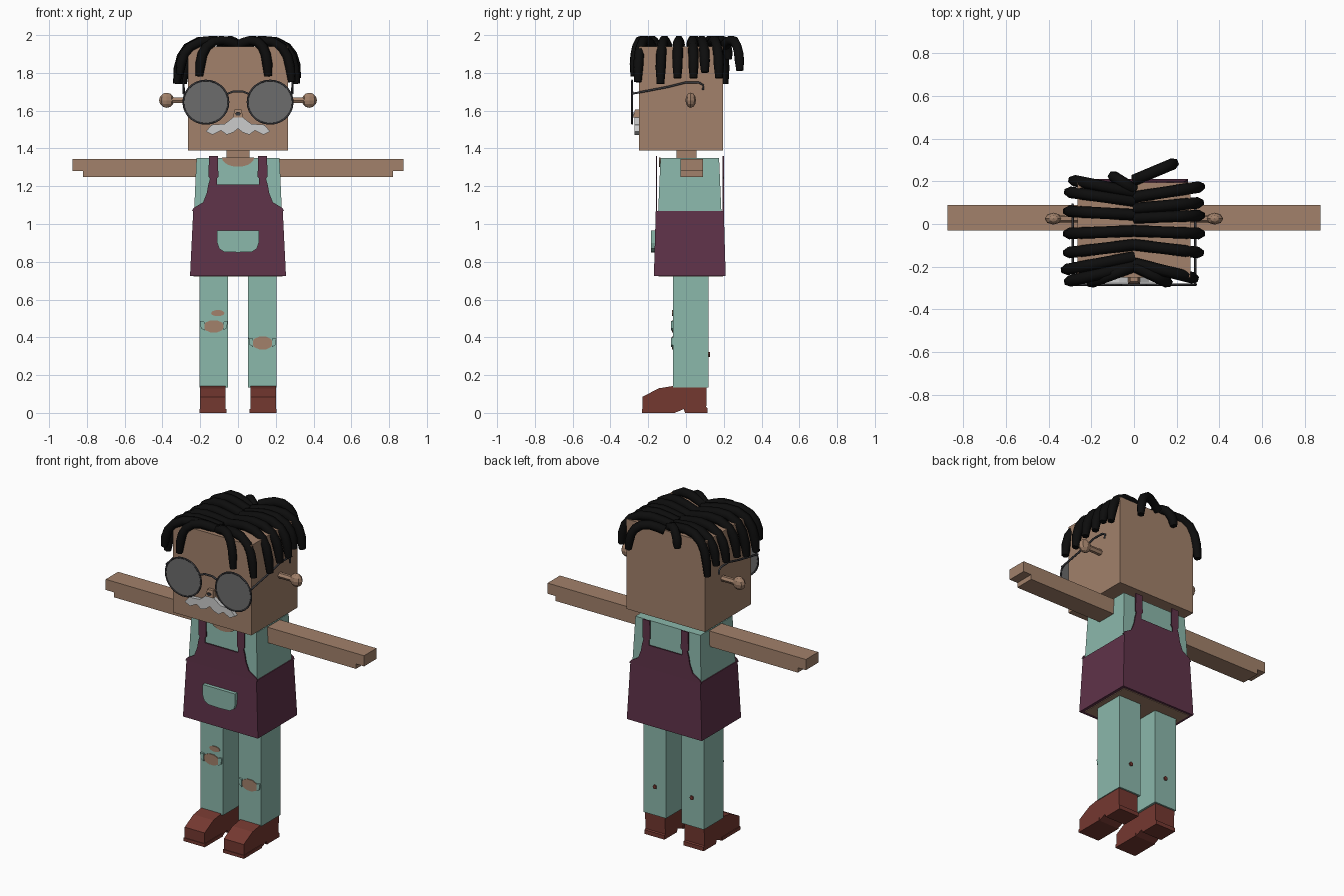
import bpy, bmesh, math
from mathutils import Vector

cube = bpy.data.objects.get("Cube")
if cube:
    bpy.data.objects.remove(cube)


def material(name, rgb):
    m = bpy.data.materials.new(name)
    m.use_nodes = True
    m.diffuse_color = (*rgb, 1)
    bsdf = next(n for n in m.node_tree.nodes if n.type == 'BSDF_PRINCIPLED')
    bsdf.inputs["Base Color"].default_value = (*rgb, 1)
    bsdf.inputs["Roughness"].default_value = 0.8
    return m


SKIN = material("skin", (0.36, 0.22, 0.145))
TEAL = material("teal cloth", (0.26, 0.48, 0.41))
PLUM = material("plum apron", (0.115, 0.033, 0.067))
SHOE = material("red brown leather", (0.175, 0.04, 0.03))
HAIR = material("black hair", (0.004, 0.004, 0.004))
LENS = material("grey lens", (0.15, 0.15, 0.15))
WIRE = material("dark wire", (0.04, 0.04, 0.045))
WHITE = material("white whiskers", (0.6, 0.6, 0.6))


def finish(name, bm, mat):
    bmesh.ops.recalc_face_normals(bm, faces=bm.faces)
    mesh = bpy.data.meshes.new(name)
    bm.to_mesh(mesh)
    bm.free()
    mesh.materials.append(mat)
    ob = bpy.data.objects.new(name, mesh)
    bpy.context.collection.objects.link(ob)
    return ob


def loft(name, rings, mat):
    """Closed solid joining rings with equal point counts."""
    bm = bmesh.new()
    rows = [[bm.verts.new(p) for p in ring] for ring in rings]
    bm.faces.new(rows[0])
    bm.faces.new(rows[-1])
    n = len(rows[0])
    for a, b in zip(rows, rows[1:]):
        for i in range(n):
            j = (i + 1) % n
            bm.faces.new((a[i], a[j], b[j], b[i]))
    return finish(name, bm, mat)


def block(name, low, high, mat):
    """Box or tapered box; each end is (x0, x1, y0, y1, z)."""
    ring = lambda e: [(e[i], e[j], e[4]) for i, j in ((0, 2), (1, 2), (1, 3), (0, 3))]
    return loft(name, [ring(low), ring(high)], mat)


def front_plate(name, pts, y0, y1, mat):
    return loft(name, [[(x, y, z) for x, z in pts] for y in (y0, y1)], mat)


def side_plate(name, pts, x0, x1, mat):
    return loft(name, [[(x, y, z) for y, z in pts] for x in (x0, x1)], mat)


def mirrored(half):
    return half + [(-x, z) for x, z in reversed(half) if x > 0]


def ellipse(cx, cz, rx, rz, n):
    return [(cx + rx * math.cos(math.tau * i / n), cz + rz * math.sin(math.tau * i / n))
            for i in range(n)]


def tube(name, points, radius, mat, closed=False, tip=1.0):
    """Round tube along points, narrowing towards the last one."""
    cu = bpy.data.curves.new(name, 'CURVE')
    cu.dimensions = '3D'
    cu.bevel_depth, cu.bevel_resolution = radius, 1
    cu.use_fill_caps = True
    sp = cu.splines.new('POLY')
    sp.points.add(len(points) - 1)
    sp.use_cyclic_u = closed
    for i, (p, co) in enumerate(zip(sp.points, points)):
        p.co = (*co, 1)
        p.radius = tip if i == len(points) - 1 else 1
    temp = bpy.data.objects.new(name + "_path", cu)
    bpy.context.collection.objects.link(temp)
    bpy.context.view_layer.update()
    mesh = bpy.data.meshes.new_from_object(
        temp.evaluated_get(bpy.context.evaluated_depsgraph_get()))
    bpy.data.objects.remove(temp)
    mesh.materials.clear()
    mesh.materials.append(mat)
    ob = bpy.data.objects.new(name, mesh)
    bpy.context.collection.objects.link(ob)
    return ob


# Head, neck and nose
block("head", (-.265, .265, -.25, .195, 1.39), (-.265, .265, -.25, .195, 1.94), SKIN)
block("neck", (-.06, .06, -.05, .055, 1.33), (-.06, .06, -.05, .055, 1.40), SKIN)
block("nose", (-.027, .027, -.28, -.24, 1.565), (-.018, .018, -.27, -.24, 1.605), SKIN)
front_plate("nose_shadow", ellipse(0, 1.583, .016, .01, 6), -.284, -.278, WIRE)

# Moustache
front_plate("moustache", mirrored([
    (0, 1.565), (.025, 1.565), (.07, 1.53), (.14, 1.525), (.17, 1.49), (.135, 1.472),
    (.09, 1.495), (.06, 1.473), (.025, 1.485), (0, 1.505)]), -.273, -.248, WHITE)

# Torso, open collar and the body below the apron
block("shirt", (-.235, .235, -.15, .19, 1.0), (-.22, .22, -.135, .175, 1.35), TEAL)
front_plate("collar_skin", [(.085 * math.cos(a), 1.351 - .048 * math.sin(a))
                            for a in (math.pi * i / 10 for i in range(11))],
            -.143, -.134, SKIN)

# Apron: skirt with a recessed body underneath, matching bibs front and back
block("apron_skirt", (-.254, .254, -.17, .21, .725), (-.237, .237, -.16, .2, 1.07), PLUM)
block("hips", (-.235, .235, -.145, .195, .721), (-.235, .235, -.145, .195, .75), SKIN)
bib = mirrored([(0, 1.21), (.112, 1.21), (.112, 1.24), (.104, 1.25), (.106, 1.36),
                (.154, 1.36), (.156, 1.25), (.148, 1.24), (.157, 1.21), (.165, 1.165),
                (.185, 1.115), (.235, 1.085), (.245, 1.068), (0, 1.068)])
front_plate("bib_front", bib, -.16, -.153, PLUM)
front_plate("bib_back", bib, .193, .2, PLUM)
front_plate("pocket", mirrored([(0, .965), (.11, .965), (.11, .9), (.1, .87),
                                (.075, .853), (0, .85)]), -.185, -.16, TEAL)

for side, s in (("left", 1), ("right", -1)):
    # Arm with a thumb-like step at the wrist
    front_plate(side + "_arm", [(s * .2, 1.25), (s * .82, 1.25), (s * .82, 1.28),
                                (s * .875, 1.28), (s * .875, 1.345), (s * .2, 1.345)],
                -.03, .09, SKIN)

    # Trouser leg and shoe
    x0, x1 = sorted((s * .052, s * .205))
    block(side + "_leg", (x0, x1, -.07, .12, .135), (x0, x1, -.07, .12, .75), TEAL)
    x0, x1 = sorted((s * .065, s * .2))
    side_plate(side + "_shoe", [(-.23, 0), (-.23, .085), (-.145, .13), (-.07, .142),
                                (.11, .142), (.107, .03), (.115, .025), (.115, 0),
                                (-.005, 0), (-.012, .02), (-.06, 0)], x0, x1, SHOE)
    block(side + "_shoe_sole", (x0 - .004, x1 + .004, -.234, -.06, 0),
          (x0 - .004, x1 + .004, -.234, -.06, .02), SHOE)
    front_plate(side + "_calf_patch", ellipse(s * .125, .31, .013, .014, 5), .118, .127, SHOE)

    # Ear: stalk with a faceted knob
    loft(side + "_ear_stalk", [[(x, .025 + .018 * math.cos(a), 1.655 + .018 * math.sin(a))
                                for a in (math.tau * i / 6 for i in range(6))]
                               for x in (s * .25, s * .36)], SKIN)
    bm = bmesh.new()
    bmesh.ops.create_uvsphere(bm, u_segments=8, v_segments=6, radius=1)
    for v in bm.verts:
        v.co = Vector((s * .378 + v.co.x * .04, .025 + v.co.y * .028, 1.655 + v.co.z * .04))
    finish(side + "_ear_knob", bm, SKIN)

    # Glasses: lens, rim and temple
    lens = ellipse(s * .17, 1.645, .12, .115, 28)
    front_plate(side + "_lens", lens, -.287, -.283, LENS)
    tube(side + "_lens_rim", [(x, -.285, z) for x, z in lens], .005, WIRE, closed=True)
    tube(side + "_temple", [(s * .287, -.283, 1.69), (s * .288, -.1, 1.725),
                            (s * .288, .0, 1.75), (s * .288, .07, 1.748),
                            (s * .288, .092, 1.735), (s * .288, .09, 1.71)], .006, WIRE)

tube("glasses_bridge", [(-.055, -.285, 1.69), (-.025, -.285, 1.702),
                        (.025, -.285, 1.702), (.055, -.285, 1.69)], .006, WIRE)

# Worn knees with frayed side flaps
for name, x, z, rx, rz in (("right_knee_hole", -.128, .458, .055, .034),
                           ("right_thigh_hole", -.107, .528, .036, .017),
                           ("left_knee_hole", .13, .37, .056, .036)):
    front_plate(name, ellipse(x, z, rx, rz, 10), -.075, -.069, SKIN)
for x, z in ((-.128, .458), (.13, .37)):
    for d in (-1, 1):
        front_plate("knee_flap", [(x + d * .05, z - .022), (x + d * .068, z - .01),
                                  (x + d * .074, z + .028), (x + d * .05, z + .024)],
                    -.08, -.07, TEAL)

# Hair: locks sweep from the parting over the head to each tip (x, y, z)
tips = [(.315, .175, 1.77), (.31, .1, 1.8), (.315, .04, 1.77), (.315, -.045, 1.77),
        (.31, -.135, 1.74), (.285, -.255, 1.75), (.16, -.275, 1.78), (.19, .285, 1.81),
        (-.29, .205, 1.74), (-.31, .15, 1.79), (-.315, .06, 1.78), (-.315, -.045, 1.77),
        (-.315, -.135, 1.74), (-.325, -.215, 1.74), (-.31, -.27, 1.79), (-.205, -.275, 1.78),
        (-.1, .225, 1.87)]
sweep = [(0, 0), (.2, .07), (.42, .12), (.64, .09), (.82, -.06), (.92, -.3), (.97, -.6), (1, -1)]
for i, (x, y, z) in enumerate(tips):
    root = y * .72
    drop = 1.945 - z
    path = []
    for t, h in sweep:
        rise = h * .21 if h > 0 else h * drop
        path.append((x * t, root + (y - root) * t, 1.947 + rise))
    tube(f"hair_lock_{i + 1}", path, .027, HAIR, tip=.75)
